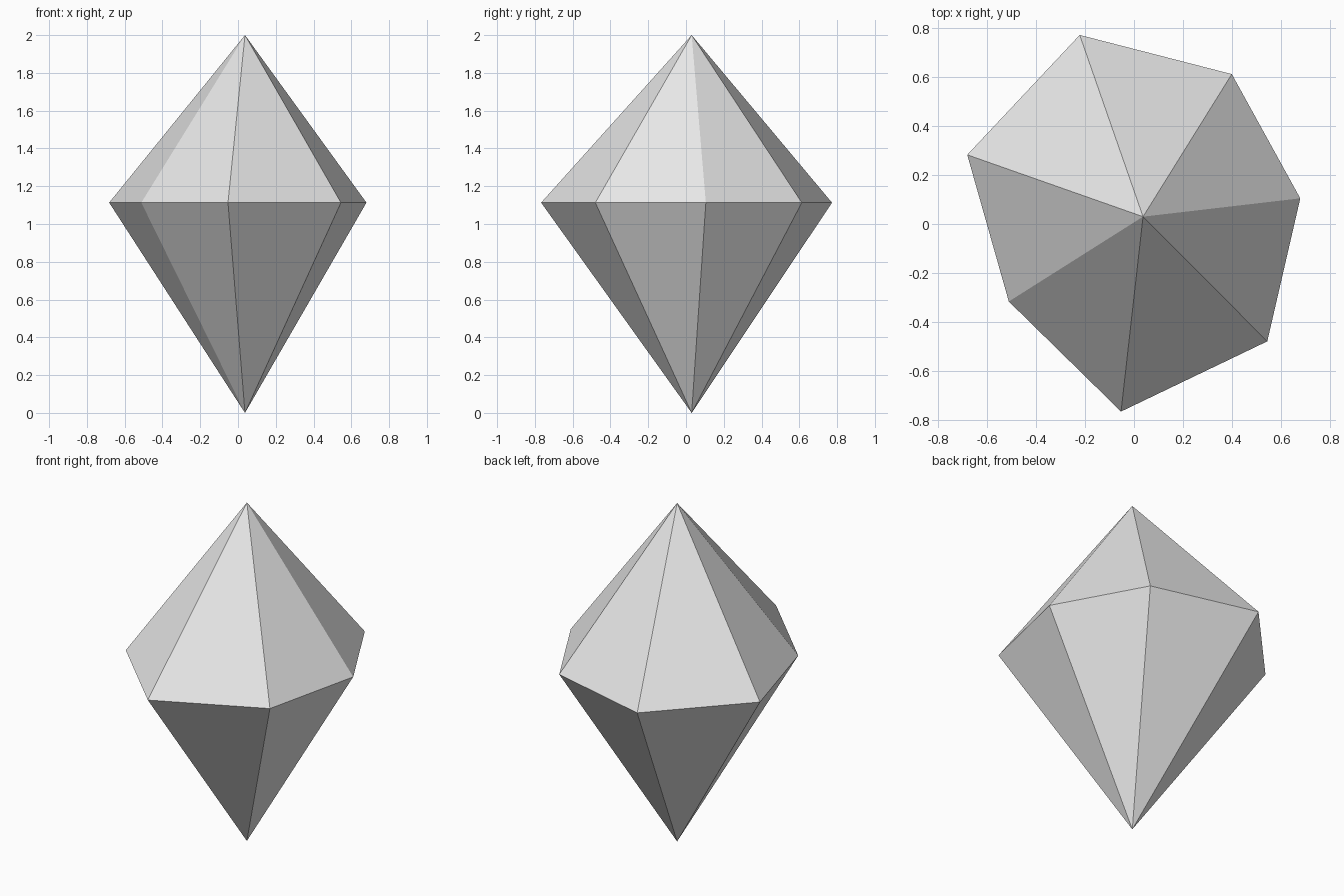
import bpy
import bmesh

default_cube = bpy.data.objects.get("Cube")
if default_cube:
    bpy.data.objects.remove(default_cube, do_unlink=True)

# Single flat grey
grey = bpy.data.materials.new("light grey")
grey.use_nodes = True
colour = (0.8, 0.8, 0.8, 1)
grey.diffuse_color = colour
grey.node_tree.nodes["Principled BSDF"].inputs["Base Color"].default_value = colour

# Irregular seven-sided girdle, counter-clockwise from above
girdle = [(0.68, 0.105), (0.40, 0.613), (-0.222, 0.773), (-0.682, 0.283),
          (-0.512, -0.317), (-0.053, -0.767), (0.545, -0.48)]
girdle_height = 1.113
axis = (0.037, 0.03)

bm = bmesh.new()
ring = [bm.verts.new((x, y, girdle_height)) for x, y in girdle]
top = bm.verts.new((*axis, 2))
bottom = bm.verts.new((*axis, 0))

# Crown and pavilion facets around the girdle
for i, a in enumerate(ring):
    b = ring[(i + 1) % len(ring)]
    bm.faces.new((a, b, top))
    bm.faces.new((b, a, bottom))

mesh = bpy.data.meshes.new("crystal")
bm.to_mesh(mesh)
bm.free()
mesh.materials.append(grey)
crystal = bpy.data.objects.new("crystal", mesh)
bpy.context.collection.objects.link(crystal)
